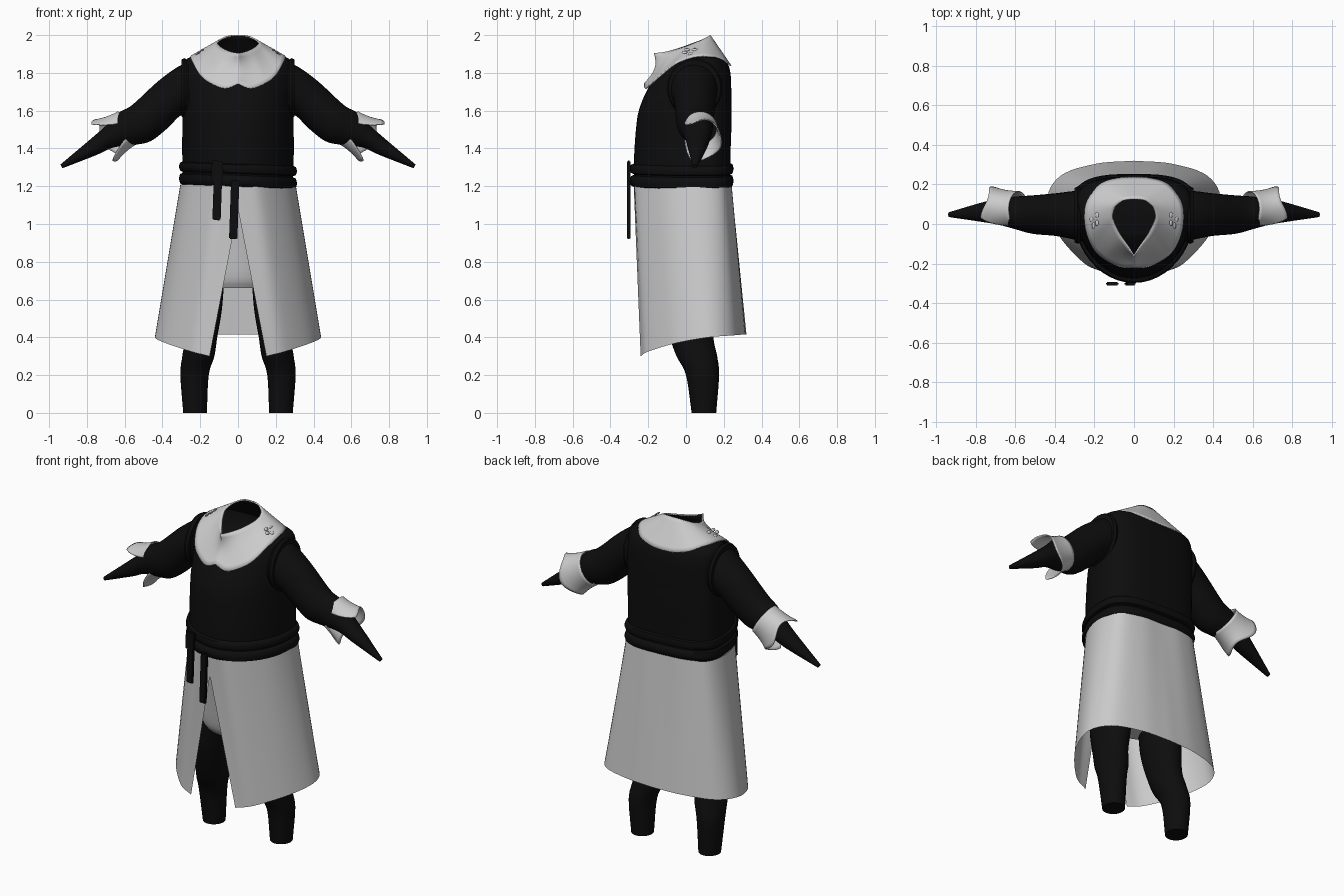
import bpy, bmesh, math
from mathutils import Vector, Matrix

old = bpy.data.objects.get("Cube")
if old:
    bpy.data.objects.remove(old, do_unlink=True)


def material(name, value):
    mat = bpy.data.materials.new(name)
    mat.use_nodes = True
    colour = (value, value, value, 1)
    mat.diffuse_color = colour
    shader = mat.node_tree.nodes["Principled BSDF"]
    shader.inputs["Base Color"].default_value = colour
    shader.inputs["Roughness"].default_value = 0.8
    return mat


BLACK = material("black cloth", 0.004)
WHITE = material("white linen", 0.6)


def spline(points, steps):
    """Smooth list of tuples passing through all given points."""
    pts = [Vector(p) for p in points]
    out = []
    for i in range(len(pts) - 1):
        p, q = pts[i], pts[i + 1]
        before = pts[i - 1] if i else p * 2 - q
        after = pts[i + 2] if i + 2 < len(pts) else q * 2 - p
        for s in range(steps):
            t = s / steps
            m, n = (q - before) / 2, (after - p) / 2
            out.append(p + m * t + (q * 3 - p * 3 - m * 2 - n) * t ** 2
                       + (p * 2 - q * 2 + m + n) * t ** 3)
    return out + [pts[-1]]


def finish(name, bm, mats, mirror=False, thickness=0, lining=0, angle=50):
    bmesh.ops.recalc_face_normals(bm, faces=bm.faces)
    mesh = bpy.data.meshes.new(name)
    bm.to_mesh(mesh)
    bm.free()
    obj = bpy.data.objects.new(name, mesh)
    bpy.context.collection.objects.link(obj)
    for mat in mats:
        mesh.materials.append(mat)
    bpy.ops.object.select_all(action="DESELECT")
    obj.select_set(True)
    bpy.context.view_layer.objects.active = obj
    bpy.ops.object.shade_smooth_by_angle(angle=math.radians(angle))
    if mirror:
        mod = obj.modifiers.new("Mirror", "MIRROR")
        mod.use_clip = True
    if thickness:
        mod = obj.modifiers.new("Solidify", "SOLIDIFY")
        mod.thickness = thickness
        mod.material_offset = lining
    return obj


def loft(name, rings, mats, closed=True, caps=True, **options):
    """Skin a list of rings, or of open rows, with quads."""
    bm = bmesh.new()
    rows = [[bm.verts.new(p) for p in ring] for ring in rings]
    for a, b in zip(rows, rows[1:]):
        for i in range(len(a) if closed else len(a) - 1):
            j = (i + 1) % len(a)
            bm.faces.new((a[i], a[j], b[j], b[i]))
    if closed and caps:
        bm.faces.new(rows[0])
        bm.faces.new(rows[-1])
    return finish(name, bm, mats, **options)


def body_ring(z, half, front, back, centre=0.08, count=48):
    """Round in front, squarer behind."""
    ring = []
    for i in range(count):
        a = math.tau * i / count
        c, s = math.cos(a), math.sin(a)
        power = 2 / 3 if s > 0 else 1
        depth = back - centre if s > 0 else centre - front
        ring.append((half * math.copysign(abs(c) ** power, c),
                     centre + depth * math.copysign(abs(s) ** power, s), z))
    return ring


def oval(centre, a, b, count=28):
    return [centre + a * math.cos(math.tau * i / count) + b * math.sin(math.tau * i / count)
            for i in range(count)]


# Doublet: height, half width, front, back
doublet = [(1.2, .29, -.275, .235), (1.35, .295, -.275, .235), (1.5, .295, -.265, .24),
           (1.6, .295, -.25, .24), (1.7, .295, -.21, .24), (1.8, .295, -.15, .235),
           (1.86, .285, -.09, .215), (1.885, .25, -.05, .18)]
loft("doublet", [body_ring(*s) for s in spline(doublet, 4)], [BLACK])

# Under tunic seen through the skirt slit
tunic = [(.66, .24, -.14, .17), (.72, .27, -.17, .19), (.9, .28, -.2, .2), (1.2, .28, -.25, .2)]
loft("under_tunic", [body_ring(*s) for s in spline(tunic, 4)], [WHITE])

# Legs: height, inner, outer, front, back
leg = [(0, .165, .29, .03, .16), (.2, .155, .305, 0, .175), (.3, .125, .295, -.05, .165),
       (.4, .11, .28, -.085, .145), (.55, .085, .28, -.12, .15), (.75, .07, .28, -.13, .15)]
rings = [oval(Vector(((a + b) / 2, (c + d) / 2, z)), Vector(((b - a) / 2, 0, 0)),
              Vector((0, (d - c) / 2, 0))) for z, a, b, c, d in spline(leg, 5)]
loft("legs", rings, [BLACK], mirror=True)

# Sleeves and hands: top x and z, bottom x and z, front, back
sleeve = [(.26, 1.86, .26, 1.58, -.09, .17), (.33, 1.825, .31, 1.57, -.075, .165),
          (.43, 1.75, .37, 1.51, -.06, .155), (.56, 1.63, .46, 1.44, -.05, .145),
          (.63, 1.59, .54, 1.42, -.03, .14), (.7, 1.52, .66, 1.405, -.005, .13),
          (.78, 1.45, .75, 1.365, .01, .11), (.94, 1.315, .93, 1.295, .035, .06)]
rings = []
for tx, tz, bx, bz, f, b in spline(sleeve, 5):
    top, low = Vector((tx, (f + b) / 2, tz)), Vector((bx, (f + b) / 2, bz))
    rings.append(oval((top + low) / 2, (top - low) / 2, Vector((0, (b - f) / 2, 0))))
loft("sleeves", rings, [BLACK], mirror=True)

# Shoulder seam welts
rings = [oval(Vector((x, .045, 1.72)), Vector((0, 0, h)), Vector((0, h * .92, 0)))
         for x, h in ((.27, .15), (.285, .158), (.3, .15))]
loft("shoulder_welts", rings, [BLACK], mirror=True)

# Turned back cuffs, open at the front and scalloped at the flared end
axis, up = Vector((.87, 0, -.5)), Vector((.5, 0, .87))
rows = []
for i in range(9):
    t = i / 8
    gap = math.radians(24 + 42 * t ** 2)
    row = []
    for j in range(41):
        a = gap + (math.tau - 2 * gap) * j / 40
        reach = t * (.135 + .02 * math.cos(3 * a + math.pi))
        radius = .1 + .025 * t ** 2
        row.append(Vector((.585, .075, 1.51)) + axis * reach
                   + up * radius * math.sin(a) - Vector((0, radius * .92 * math.cos(a), 0)))
    rows.append(row)
loft("cuffs", rows, [WHITE], closed=False, mirror=True, thickness=.006)

# Skirt: waist and hem outlines from the front slit round to the back
waist = [(0, -.277, 1.21), (.12, -.255, 1.21), (.26, -.1, 1.21), (.305, .06, 1.21),
         (.27, .19, 1.21), (.14, .237, 1.21), (0, .24, 1.21)]
hem = [(.15, -.24, .3), (.25, -.2, .325), (.385, -.05, .37), (.44, .12, .4),
       (.37, .245, .41), (.19, .305, .415), (0, .32, .415)]
top, low = spline(waist, 6), spline(hem, 6)
rows = []
for i in range(15):
    row = [a.lerp(b, i / 14) for a, b in zip(top, low)]
    row[0].x = .15 * max(0, 1.08 - row[0].z) / .78
    rows.append(row)
loft("skirt", rows, [WHITE], closed=False, mirror=True)

# Collar: outer edge and neck edge from front to back, black lining
outer = [(0, -.222, 1.745), (.07, -.218, 1.72), (.15, -.18, 1.75), (.2, -.135, 1.79),
         (.237, -.06, 1.85), (.252, .03, 1.885), (.237, .12, 1.89), (.17, .205, 1.865),
         (.08, .235, 1.845), (0, .24, 1.84)]
neck = [(0, -.17, 1.905), (.03, -.12, 1.91), (.07, -.06, 1.925), (.1, 0, 1.945),
        (.11, .04, 1.96), (.1, .08, 1.975), (.085, .1, 1.985), (.06, .12, 1.995),
        (.03, .128, 2), (0, .13, 2)]
edge, throat = spline(outer, 4), spline(neck, 4)
rows = []
for i in range(9):
    t = i / 8
    row = [a.lerp(b, t) for a, b in zip(edge, throat)]
    for k, p in enumerate(row):
        p.y += .03 * math.sin(math.pi * t) * max(0, 1 - k / 8)
    rows.append(row)
collar = loft("collar", rows, [WHITE, BLACK], closed=False, mirror=True, thickness=.008, lining=1)

# Flower trims on the collar
bm = bmesh.new()
tilt = Matrix.Rotation(math.radians(38), 4, "Y")
for k in range(5):
    a = math.tau * k / 5
    spot = Matrix.Translation((.02 * math.cos(a), .035 * math.sin(a), 0))
    size = Matrix.Diagonal((.011, .016, .005, 1))
    bmesh.ops.create_uvsphere(bm, u_segments=10, v_segments=6, radius=1,
                              matrix=Matrix.Translation((.2, .025, 1.913)) @ tilt @ spot @ size)
finish("collar_flowers", bm, [WHITE], mirror=True)

# Double belt
for name, z, h in (("lower_belt", 1.228, .03), ("upper_belt", 1.292, .026)):
    rings = []
    for s, g in ((-1, 0), (-.8, .012), (0, .018), (.8, .012), (1, 0)):
        ring = body_ring(z + h * s, .295 + g, -.28 - g, .235 + g)
        rings.append([(x, y, zz - .012 * x / .3) for x, y, zz in ring])
    loft(name, rings, [BLACK])

# Belt knot and hanging ends
for name, x, z, w, h in (("belt_knot", -.11, 1.28, .03, .055), ("short_belt_end", -.11, 1.13, .022, .11),
                         ("long_belt_end", -.02, 1.075, .022, .155)):
    bm = bmesh.new()
    lean = Matrix.Rotation(math.radians(2), 4, "Y")
    bmesh.ops.create_cube(bm, size=2, matrix=Matrix.Translation((x, -.303, z)) @ lean
                          @ Matrix.Diagonal((w, .009, h, 1)))
    bmesh.ops.bevel(bm, geom=bm.edges[:], offset=.005, segments=2, affect="EDGES")
    finish(name, bm, [BLACK])
